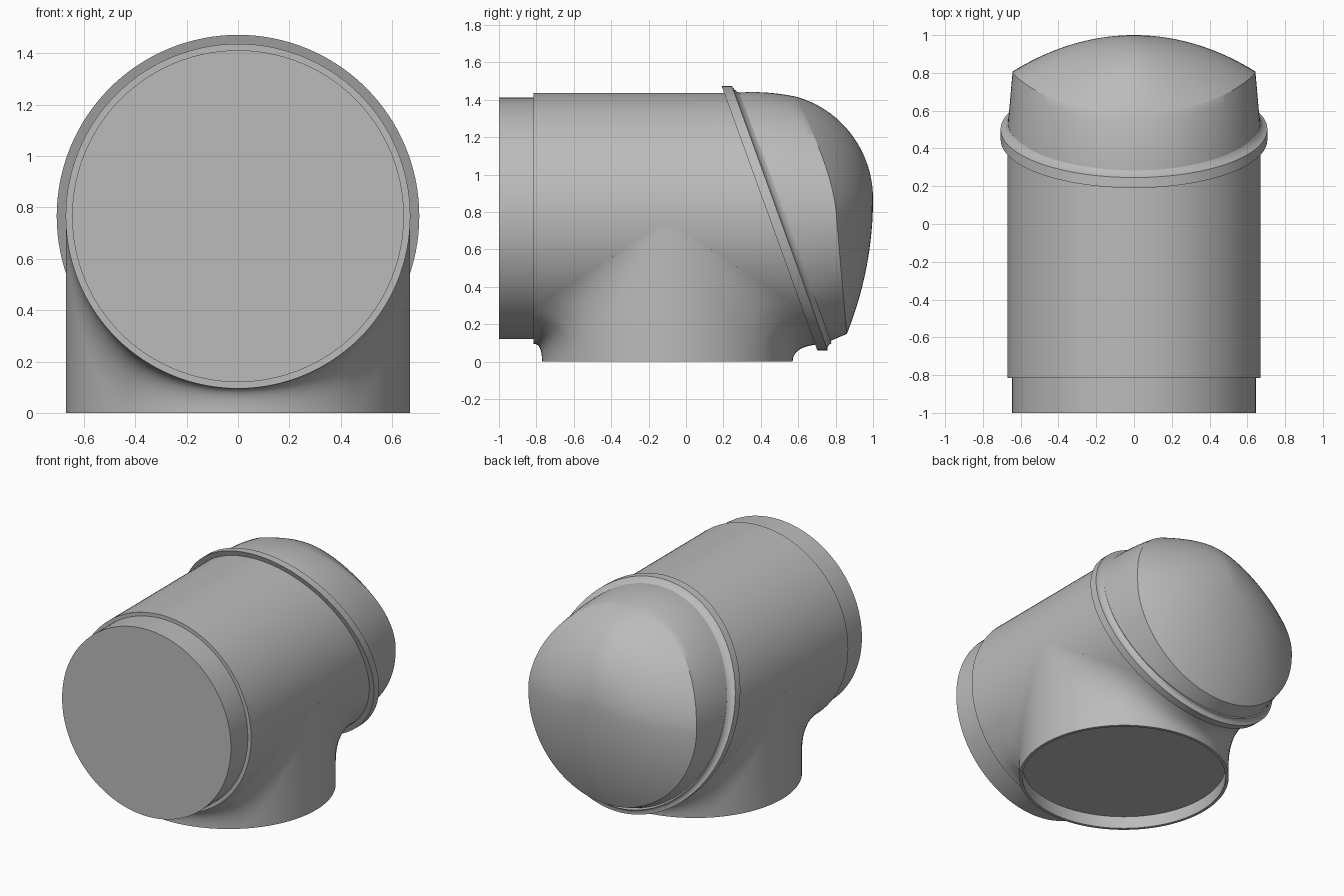
import bpy, bmesh, math

if "Cube" in bpy.data.objects:
    bpy.data.objects.remove(bpy.data.objects["Cube"], do_unlink=True)

N = 128          # segments around every round part
AXIS = 0.766     # height of the horizontal axis
R = 0.671        # main radius

grey = bpy.data.materials.new("light_grey")
grey.use_nodes = True
grey.diffuse_color = (0.5, 0.5, 0.5, 1)
grey.node_tree.nodes["Principled BSDF"].inputs["Base Color"].default_value = (0.5, 0.5, 0.5, 1)

ANGLES = [2 * math.pi * i / N for i in range(N)]


def loft(name, rings):
    """Skin a list of point rings and close both ends."""
    bm = bmesh.new()
    rows = [[bm.verts.new(p) for p in ring] for ring in rings]
    for a, b in zip(rows, rows[1:]):
        for i in range(N):
            j = (i + 1) % N
            bm.faces.new((a[i], a[j], b[j], b[i]))
    bm.faces.new(rows[0])
    bm.faces.new(rows[-1])
    bmesh.ops.remove_doubles(bm, verts=bm.verts, dist=1e-5)
    bmesh.ops.recalc_face_normals(bm, faces=bm.faces)
    mesh = bpy.data.meshes.new(name)
    bm.to_mesh(mesh)
    bm.free()
    mesh.materials.append(grey)
    obj = bpy.data.objects.new(name, mesh)
    bpy.context.collection.objects.link(obj)
    bpy.ops.object.select_all(action="DESELECT")
    obj.select_set(True)
    bpy.context.view_layer.objects.active = obj
    bpy.ops.object.shade_smooth_by_angle(angle=math.radians(30))
    return obj


def upright(r, y):
    return [(r * math.cos(a), y, AXIS + r * math.sin(a)) for a in ANGLES]


def slanted(r, offset):
    """Ring on the leaning seam plane, circular when seen from the front."""
    return [(x, 0.445 - 0.362 * (z - 0.77) + offset, z)
            for x, _, z in upright(r, 0)]


# Neck, main barrel and leaning collar
loft("front_neck", [upright(0.646, -1), upright(0.646, -0.81)])
loft("main_barrel", [upright(R, -0.815), upright(R, 0.02), slanted(R, 0.02)])
loft("seam_collar", [slanted(0.706, 0), slanted(0.706, 0.055),
                     slanted(0.688, 0.062), slanted(0.676, 0.073),
                     slanted(0.668, 0.09)])


# Rear cover: tapering wall, then a cap whose rim softens towards the top
def rim_point(a):
    s = math.sin(a)
    up, down = max(s, 0) ** 1.6, max(-s, 0)
    r = 0.643 + 0.009 * up - 0.025 * down
    y = 0.805 - 0.225 * up + 0.055 * down
    return r * math.cos(a), y, AXIS + r * s, up


def cap_ring(rho):
    ring = []
    for a in ANGLES:
        x, y, z, up = rim_point(a)
        c = 0.35 + 0.62 * up
        drop = (1 - math.sqrt(1 - (c * rho) ** 2)) / (1 - math.sqrt(1 - c * c))
        ring.append((x * rho, 1 - (1 - y) * drop, 0.87 + (z - 0.87) * rho))
    return ring


def wall_ring(w):
    ring = []
    for a, (x, y, z) in zip(ANGLES, slanted(0.67, 0.05)):
        rx, ry, rz, up = rim_point(a)
        bulge = 0.048 * up * w * (1 - w)
        ring.append((x + (rx - x) * w + bulge * math.cos(a), y + (ry - y) * w,
                     z + (rz - z) * w + bulge * math.sin(a)))
    return ring


loft("rear_cover", [wall_ring(i / 8) for i in range(8)]
     + [cap_ring(math.sin(math.pi / 2 * i / 24)) for i in range(24, 0, -1)])


# Round base, flaring up into the barrel, with a recessed underside
BASE_Y = -0.1


def flare_ring(t):
    ring = []
    for a in ANGLES:
        x, s = 0.67 * math.cos(a), math.sin(a)
        y = BASE_Y + 0.67 * s
        seam = AXIS - math.sqrt(max(R * R - x * x, 0))
        reach = 0.2 * min(1, 1.5 * abs(s))
        if s < 0:
            reach = min(reach, y + 0.813)
        foot = max(0, seam - reach - 0.05)
        ring.append((x, y + math.copysign(reach, s) * (1 - t) ** 2,
                     seam + (foot - seam) * t * t))
    return ring


def base_ring(r, z):
    return [(r * math.cos(a), BASE_Y + r * math.sin(a), z) for a in ANGLES]


flare = [flare_ring(i / 10) for i in range(11)]
loft("base_mount", [base_ring(0.6, AXIS)] + flare
     + [base_ring(0.67, 0), base_ring(0.65, 0), base_ring(0.65, 0.085)])
